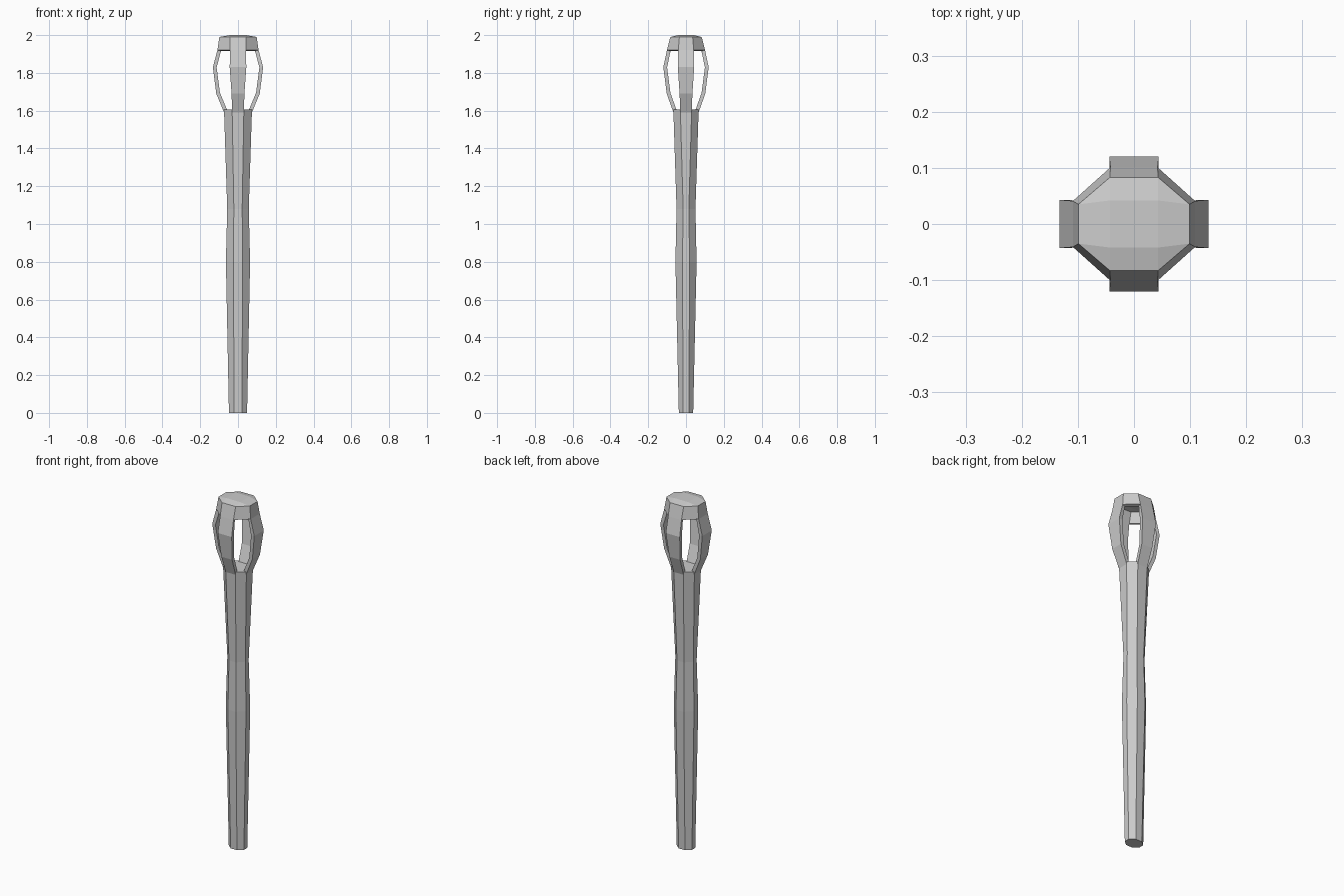
import bpy, bmesh

if "Cube" in bpy.data.objects:
    bpy.data.objects.remove(bpy.data.objects["Cube"])


def ring(bm, z, hx, hy, fx, fy):
    """Octagon: half extents hx, hy; half widths of the flat sides fx, fy."""
    pts = [(-fx, -hy), (fx, -hy), (hx, -fy), (hx, fy),
           (fx, hy), (-fx, hy), (-hx, fy), (-hx, -fy)]
    return [bm.verts.new((x, y, z)) for x, y in pts]


def bridge(bm, a, b, sides=range(8)):
    for i in sides:
        j = (i + 1) % 8
        bm.faces.new((a[i], a[j], b[j], b[i]))


def finish(bm, name):
    mesh = bpy.data.meshes.new(name)
    bm.to_mesh(mesh)
    bm.free()
    obj = bpy.data.objects.new(name, mesh)
    bpy.context.collection.objects.link(obj)
    return obj


# Shaft: solid tapered octagon
bm = bmesh.new()
shaft = [ring(bm, *r) for r in (
    (0.0, .048, .038, .020, .015),
    (0.80, .064, .056, .025, .019),
    (1.08, .057, .050, .022, .015),
    (1.605, .074, .067, .031, .030))]
for a, b in zip(shaft, shaft[1:]):
    bridge(bm, a, b)
bm.faces.new(shaft[0][::-1])
bm.faces.new(shaft[-1])
finish(bm, "shaft")

# Cage head: four bowed bars joined by a closed cap
bm = bmesh.new()
head = [ring(bm, *r) for r in (
    (1.59, .0735, .0665, .031, .030),
    (1.69, .115, .102, .034, .034),
    (1.83, .133, .120, .044, .043),
    (1.92, .109, .101, .042, .041),
    (1.99, .099, .083, .043, .035))]
for a, b in zip(head[:3], head[1:4]):
    bridge(bm, a, b, (0, 2, 4, 6))
bridge(bm, head[3], head[4])

# Slightly domed cap top
top = head[4]
mid = [bm.verts.new((x, y, 2.0)) for x, y in
       ((-.043, -.042), (.043, -.042), (.043, .042), (-.043, .042))]
bm.faces.new(mid)
for k in range(4):
    n = (k + 1) % 4
    bm.faces.new((top[2 * k], top[2 * k + 1], mid[n], mid[k]))
    bm.faces.new((top[2 * k + 1], top[(2 * k + 2) % 8], mid[n]))
cage = finish(bm, "cage_head")
solid = cage.modifiers.new("thickness", 'SOLIDIFY')
solid.thickness = 0.02
solid.offset = -1
